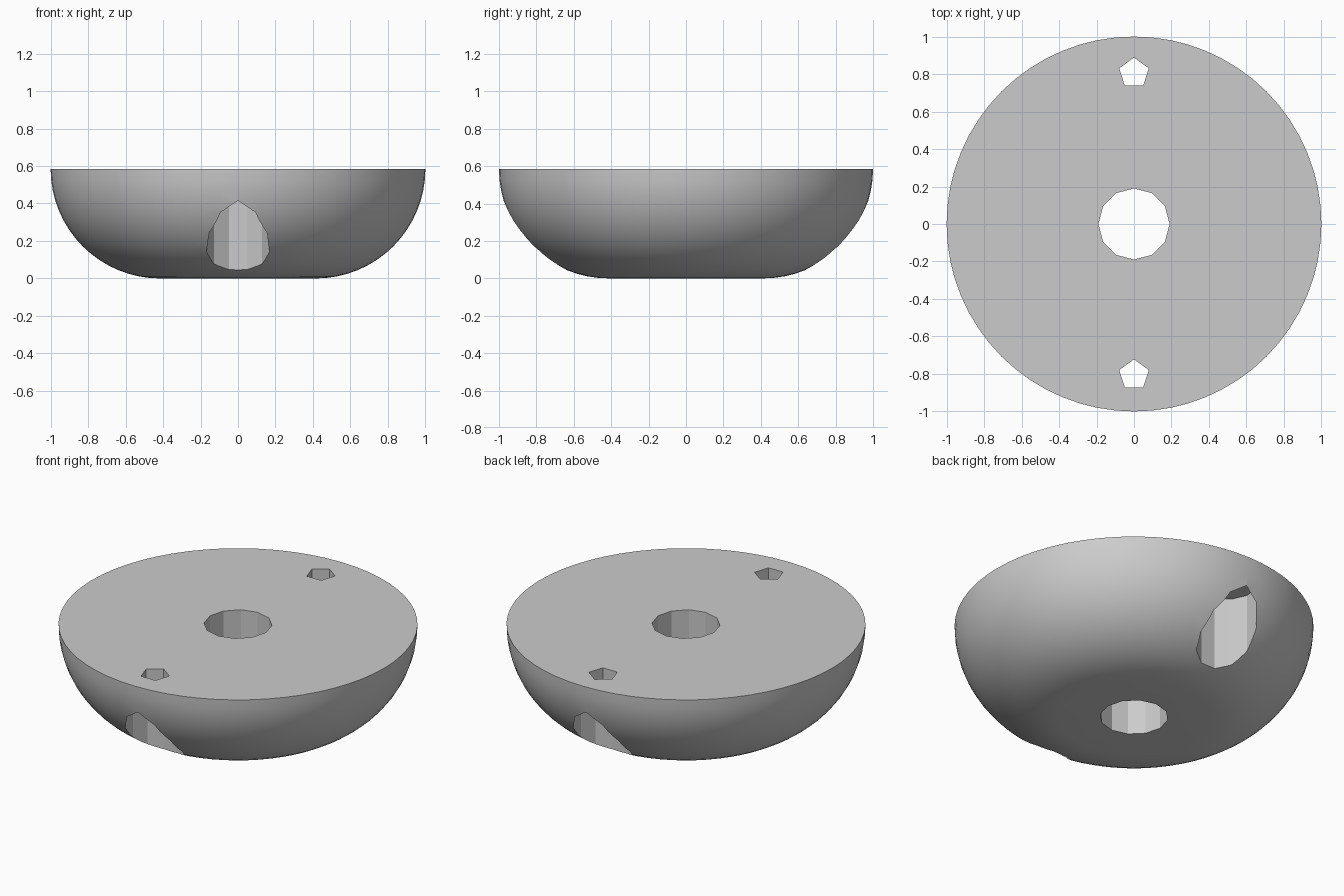
import bpy
import bmesh
from math import radians, sin, cos, pi

if "Cube" in bpy.data.objects:
    bpy.data.objects.remove(bpy.data.objects["Cube"], do_unlink=True)

HEIGHT = 0.585
FLAT = 1 - HEIGHT      # radius where the rounded flank meets the flat base

grey = bpy.data.materials.new("grey")
grey.use_nodes = True
colour = (0.6, 0.6, 0.6, 1)
grey.diffuse_color = colour
grey.node_tree.nodes["Principled BSDF"].inputs["Base Color"].default_value = colour


def solid(name, rings, sides, phase):
    """Closed turned solid from (radius, z, y) rings, listed bottom to top."""
    bm = bmesh.new()
    loops = []
    for r, z, y in rings:
        angles = [phase + 2 * pi * i / sides for i in range(sides)]
        loops.append([bm.verts.new((r * cos(a), y + r * sin(a), z)) for a in angles])
    for low, high in zip(loops, loops[1:]):
        for i in range(sides):
            j = (i + 1) % sides
            bm.faces.new((low[i], low[j], high[j], high[i]))
    bm.faces.new(loops[0][::-1])
    bm.faces.new(loops[-1])
    mesh = bpy.data.meshes.new(name)
    bm.to_mesh(mesh)
    bm.free()
    mesh.materials.append(grey)
    obj = bpy.data.objects.new(name, mesh)
    bpy.context.collection.objects.link(obj)
    return obj


# Rounded base body: flat foot, quarter-round flank, flat top
steps = 16
arc = [radians(90) * i / steps for i in range(steps + 1)]
body = solid("round_base",
             [(FLAT + HEIGHT * sin(a), HEIGHT * (1 - cos(a)), 0) for a in arc],
             64, pi / 2)

# Central bore, plus a screw hole with a wide counterbore at front and back
cutters = [solid("centre_bore", [(0.19, -0.1, 0), (0.19, 0.7, 0)], 12, pi / 2)]
for side, label in ((-1, "front"), (1, "back")):
    y = side * 0.805
    cutters.append(solid(label + "_counterbore",
                         [(0.17, -0.1, y), (0.17, 0.5, y)], 11, side * pi / 2))
    cutters.append(solid(label + "_screw_hole",
                         [(0.083, 0.3, y), (0.083, 0.7, y)], 5, pi / 2))

bpy.context.view_layer.objects.active = body
body.select_set(True)
for cutter in cutters:
    cutter.hide_render = True
    cut = body.modifiers.new(cutter.name, "BOOLEAN")
    cut.operation = "DIFFERENCE"
    cut.solver = "EXACT"
    cut.object = cutter
    bpy.ops.object.modifier_apply(modifier=cut.name)
    bpy.data.objects.remove(cutter, do_unlink=True)

bpy.ops.object.shade_smooth_by_angle(angle=radians(25))
